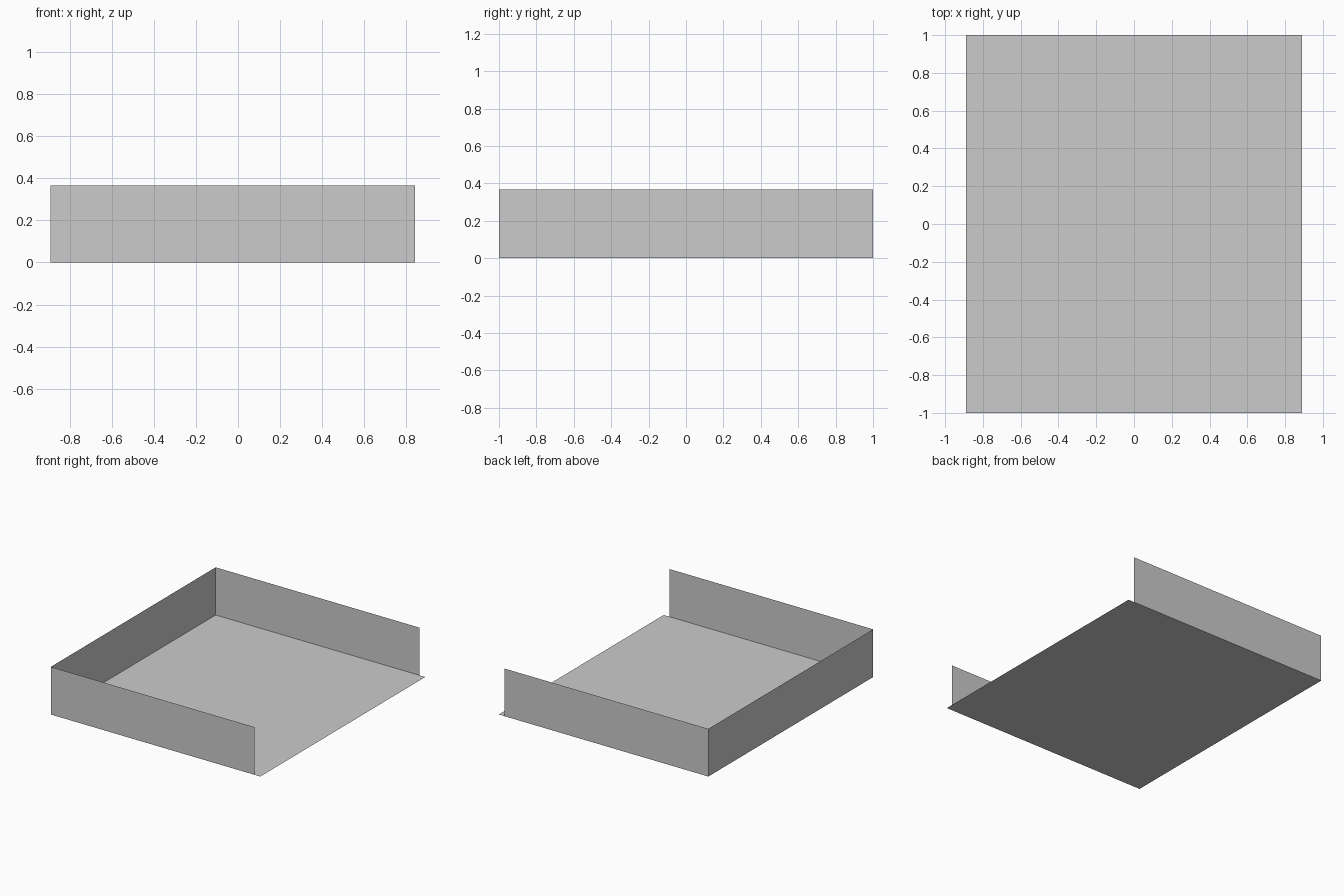
import bpy

if "Cube" in bpy.data.objects:
    bpy.data.objects.remove(bpy.data.objects["Cube"])

X0, X1 = -0.89, 0.89   # floor extent in x
WALL_END = 0.84        # side walls stop just short of the open edge
Y = 1.0
H = 0.366


def sheet(name, corners):
    """Single flat, zero-thickness panel."""
    mesh = bpy.data.meshes.new(name)
    mesh.from_pydata(corners, [], [range(len(corners))])
    obj = bpy.data.objects.new(name, mesh)
    bpy.context.collection.objects.link(obj)
    return obj


def wall(name, a, b):
    """Upright panel standing on the line from a to b."""
    return sheet(name, [(*a, 0), (*b, 0), (*b, H), (*a, H)])


# floor panel
sheet("floor", [(X0, -Y, 0), (X1, -Y, 0), (X1, Y, 0), (X0, Y, 0)])

# three walls, open on the right side
wall("front_wall", (X0, -Y), (WALL_END, -Y))
wall("back_wall", (WALL_END, Y), (X0, Y))
wall("left_wall", (X0, Y), (X0, -Y))
